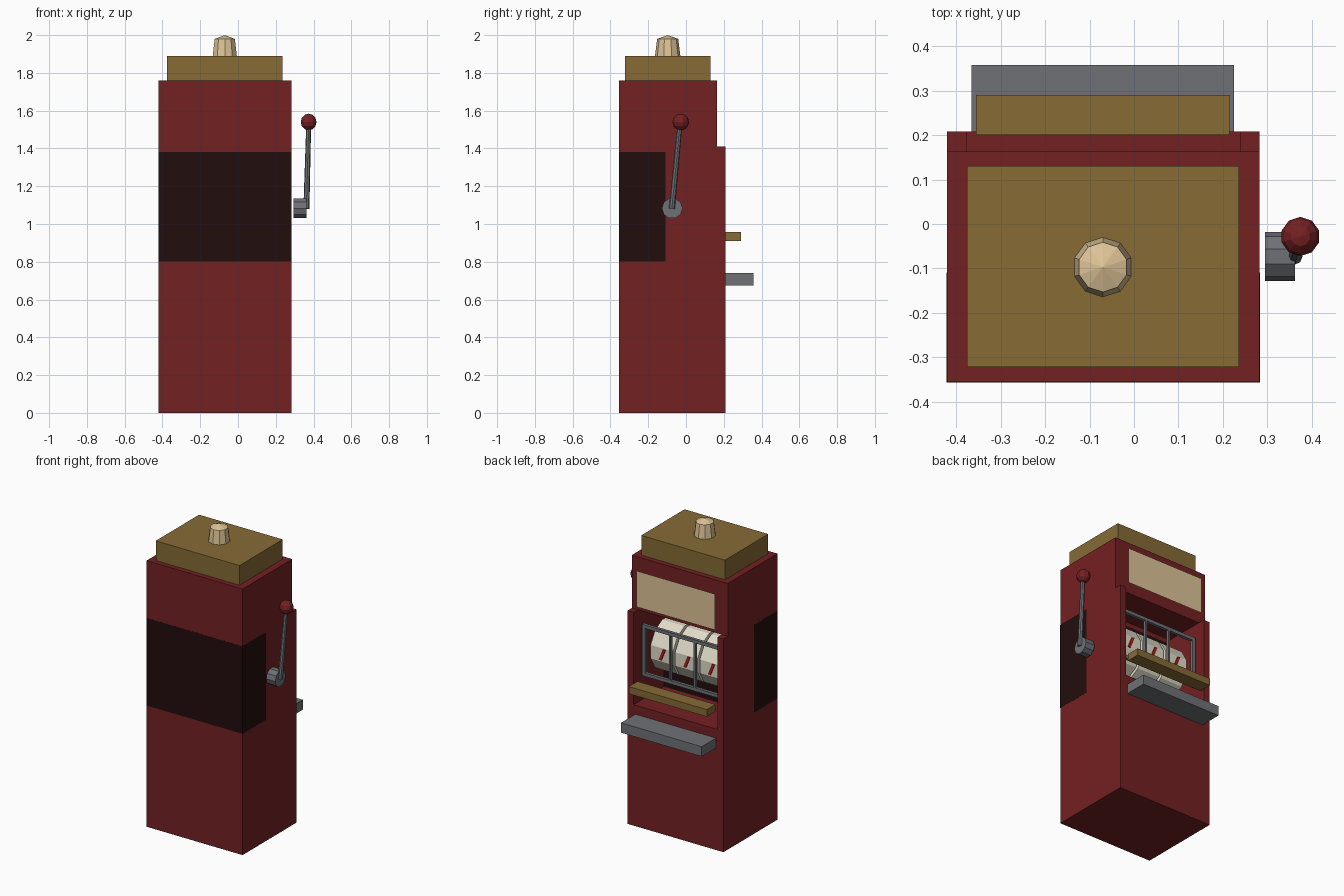
import bpy, bmesh, math
from mathutils import Vector

if "Cube" in bpy.data.objects:
    bpy.data.objects.remove(bpy.data.objects["Cube"], do_unlink=True)

CX = -0.07   # centre line of the cabinet


def material(name, rgb):
    m = bpy.data.materials.new(name)
    m.use_nodes = True
    m.diffuse_color = (*rgb, 1)
    m.node_tree.nodes["Principled BSDF"].inputs["Base Color"].default_value = (*rgb, 1)
    return m


red = material("cabinet red", (0.175, 0.015, 0.016))
gold = material("dull gold", (0.24, 0.145, 0.036))
grey = material("metal grey", (0.156, 0.165, 0.18))
dark = material("dark brown", (0.016, 0.004, 0.004))
cream = material("lamp cream", (0.73, 0.55, 0.31))
white = material("reel white", (0.75, 0.71, 0.58))
bright = material("symbol red", (0.4, 0.013, 0.013))


def finish(name, bm, mat):
    bmesh.ops.recalc_face_normals(bm, faces=bm.faces)
    me = bpy.data.meshes.new(name)
    bm.to_mesh(me)
    bm.free()
    me.materials.append(mat)
    ob = bpy.data.objects.new(name, me)
    bpy.context.collection.objects.link(ob)
    return ob


def prism(name, points, move, mat):
    """Extrude a closed polygon along the vector move."""
    bm = bmesh.new()
    face = bm.faces.new([bm.verts.new(p) for p in points])
    ext = bmesh.ops.extrude_face_region(bm, geom=[face])
    verts = [v for v in ext["geom"] if isinstance(v, bmesh.types.BMVert)]
    bmesh.ops.translate(bm, verts=verts, vec=move)
    return finish(name, bm, mat)


def box(name, x, y, z, mat):
    pts = [(x[0], y[0], z[0]), (x[0], y[1], z[0]), (x[0], y[1], z[1]), (x[0], y[0], z[1])]
    return prism(name, pts, (x[1] - x[0], 0, 0), mat)


def rod(name, a, b, r1, r2, sides, mat, turn=0):
    """Cone or cylinder between two points."""
    a, b = Vector(a), Vector(b)
    bm = bmesh.new()
    bmesh.ops.create_cone(bm, cap_ends=True, segments=sides, radius1=r1, radius2=r2,
                          depth=(b - a).length)
    ob = finish(name, bm, mat)
    ob.rotation_mode = 'QUATERNION'
    spin = Vector((0, 0, 1)).rotation_difference(b - a)
    ob.rotation_quaternion = spin
    ob.location = (a + b) / 2
    if turn:
        for v in ob.data.vertices:
            c, s = math.cos(turn), math.sin(turn)
            v.co.xy = (c * v.co.x - s * v.co.y, s * v.co.x + c * v.co.y)
    return ob


# Cabinet: two stepped cheeks and a centre section with the reel recess
BACK, FRONT, STEP = -0.355, 0.208, 0.163
lower = [(BACK, 0), (FRONT, 0)]
upper = [(STEP, 1.41), (STEP, 1.76), (BACK, 1.76)]
cheek = lower + [(FRONT, 1.41)] + upper
centre = lower + [(FRONT, 0.8), (-0.11, 0.8), (-0.11, 1.41)] + upper
for name, x0, x1, profile in (("cabinet_right_cheek", -0.42, -0.375, cheek),
                              ("cabinet_centre", -0.375, 0.238, centre),
                              ("cabinet_left_cheek", 0.238, 0.282, cheek)):
    prism(name, [(x0, y, z) for y, z in profile], (x1 - x0, 0, 0), red)

# Dark reel housing that wraps the rear of the cabinet
box("reel_housing", (-0.421, 0.283), (-0.356, -0.109), (0.802, 1.38), dark)

# Gold cap, button shelf and coin tray
box("top_cap", (-0.376, 0.236), (-0.322, 0.13), (1.76, 1.89), gold)
box("button_shelf", (-0.355, 0.215), (0.2, 0.29), (0.91, 0.957), gold)
box("coin_tray", (-0.365, 0.225), (0.2, 0.357), (0.675, 0.74), grey)

# Single-sheet display panel in front of the upper section
bm = bmesh.new()
bm.faces.new([bm.verts.new((x, 0.207, z)) for x, z in
              ((-0.357, 1.452), (0.217, 1.452), (0.217, 1.69), (-0.357, 1.69))])
sheet = finish("display_panel", bm, cream)
if sheet.data.polygons[0].normal.y < 0:
    sheet.data.flip_normals()

# Lamp on the roof
LY = -0.097
rod("lamp_body", (CX, LY, 1.89), (CX, LY, 1.98), 0.067, 0.056, 10, cream)
rod("lamp_dome", (CX, LY, 1.98), (CX, LY, 2.0), 0.056, 0, 10, cream)

# Three reels, each with a slanted red mark on its front facet
R, RY, RZ, SIDES = 0.172, -0.07, 1.12, 12
face_y = RY + R * math.cos(math.pi / SIDES)
for i in (-1, 0, 1):
    x = CX + i * 0.18
    rod(f"reel_{i + 2}", (x - 0.082, RY, RZ), (x + 0.082, RY, RZ), R, R, SIDES, white,
        math.pi / SIDES)
    mark = [(0.02, -0.035), (0, -0.035), (-0.03, 0.04), (-0.01, 0.04)]
    prism(f"reel_mark_{i + 2}", [(x + u, face_y, RZ + v) for u, v in mark],
          (0, 0.005, 0), bright)

# Window frame and dividers in front of the reels
H, FY, LOW, HIGH, T = 0.295, (0.12, 0.14), 0.97, 1.31, 0.022
for name, z in (("frame_bottom", LOW), ("frame_top", HIGH - T)):
    box(name, (CX - H, CX + H), FY, (z, z + T), grey)
for name, x in (("frame_right", CX - H), ("frame_left", CX + H - T)):
    box(name, (x, x + T), FY, (LOW, HIGH), grey)
for name, s in (("divider_right", -1), ("divider_left", 1)):
    x = CX + s * 0.09
    box(name, (x - 0.006, x + 0.006), FY, (LOW, HIGH), grey)

# Pull lever with hub, arm and knob
rod("lever_hub", (0.295, -0.073, 1.083), (0.362, -0.073, 1.083), 0.055, 0.055, 10, grey)
rod("lever_arm", (0.362, -0.075, 1.08), (0.374, -0.033, 1.52), 0.016, 0.013, 8, grey)
bm = bmesh.new()
bmesh.ops.create_uvsphere(bm, u_segments=10, v_segments=6, radius=0.044)
finish("lever_knob", bm, red).location = (0.374, -0.028, 1.54)
